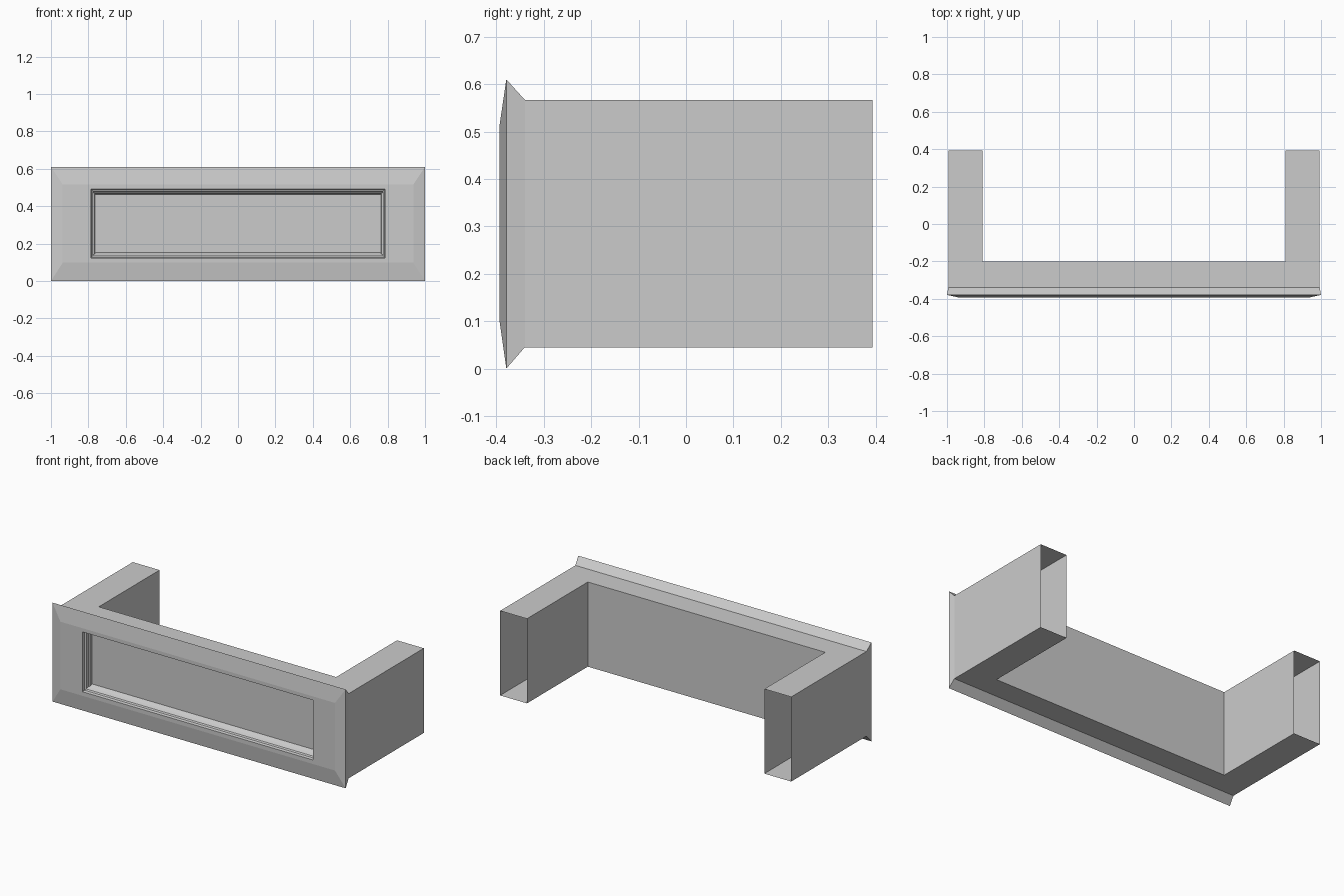
import bpy, bmesh

if "Cube" in bpy.data.objects:
    bpy.data.objects.remove(bpy.data.objects["Cube"])


def make_object(name, bm):
    mesh = bpy.data.meshes.new(name)
    bm.to_mesh(mesh)
    bm.free()
    obj = bpy.data.objects.new(name, mesh)
    bpy.context.collection.objects.link(obj)
    return obj


# U-shaped surround: plan outline raised to full height, rear ends left open
BOTTOM, TOP = 0.045, 0.567
half = [(0.993, -0.34), (0.993, 0.393), (0.81, 0.393), (0.81, -0.2)]
outline = half + [(-x, y) for x, y in reversed(half)]
open_sides = {1, 5, 7}  # two arm ends, and the front covered by the fascia
bm = bmesh.new()
low = [bm.verts.new((x, y, BOTTOM)) for x, y in outline]
high = [bm.verts.new((x, y, TOP)) for x, y in outline]
bm.faces.new(low[::-1])
bm.faces.new(high)
for i in range(len(outline)):
    j = (i + 1) % len(outline)
    if i not in open_sides:
        bm.faces.new((low[i], low[j], high[j], high[i]))
make_object("surround_body", bm)

# Fascia: rectangular rings lofted from the body, over the rim, into the recess
# Each ring is half width, bottom z, top z, depth y
rings = [
    (0.993, 0.045, 0.567, -0.34),
    (1.0, 0.0, 0.61, -0.379),
    (0.937, 0.098, 0.515, -0.393),
    (0.787, 0.123, 0.492, -0.393),
    (0.784, 0.126, 0.489, -0.375),
    (0.776, 0.134, 0.480, -0.370),
    (0.774, 0.142, 0.473, -0.350),
    (0.766, 0.145, 0.468, -0.346),
    (0.764, 0.153, 0.464, -0.330),
]
bm = bmesh.new()
previous = None
for w, z0, z1, y in rings:
    ring = [bm.verts.new(p) for p in
            ((-w, y, z0), (w, y, z0), (w, y, z1), (-w, y, z1))]
    if previous:
        for i in range(4):
            j = (i + 1) % 4
            bm.faces.new((previous[i], previous[j], ring[j], ring[i]))
    previous = ring
# Recessed panel
bm.faces.new(previous)
make_object("front_fascia", bm)
